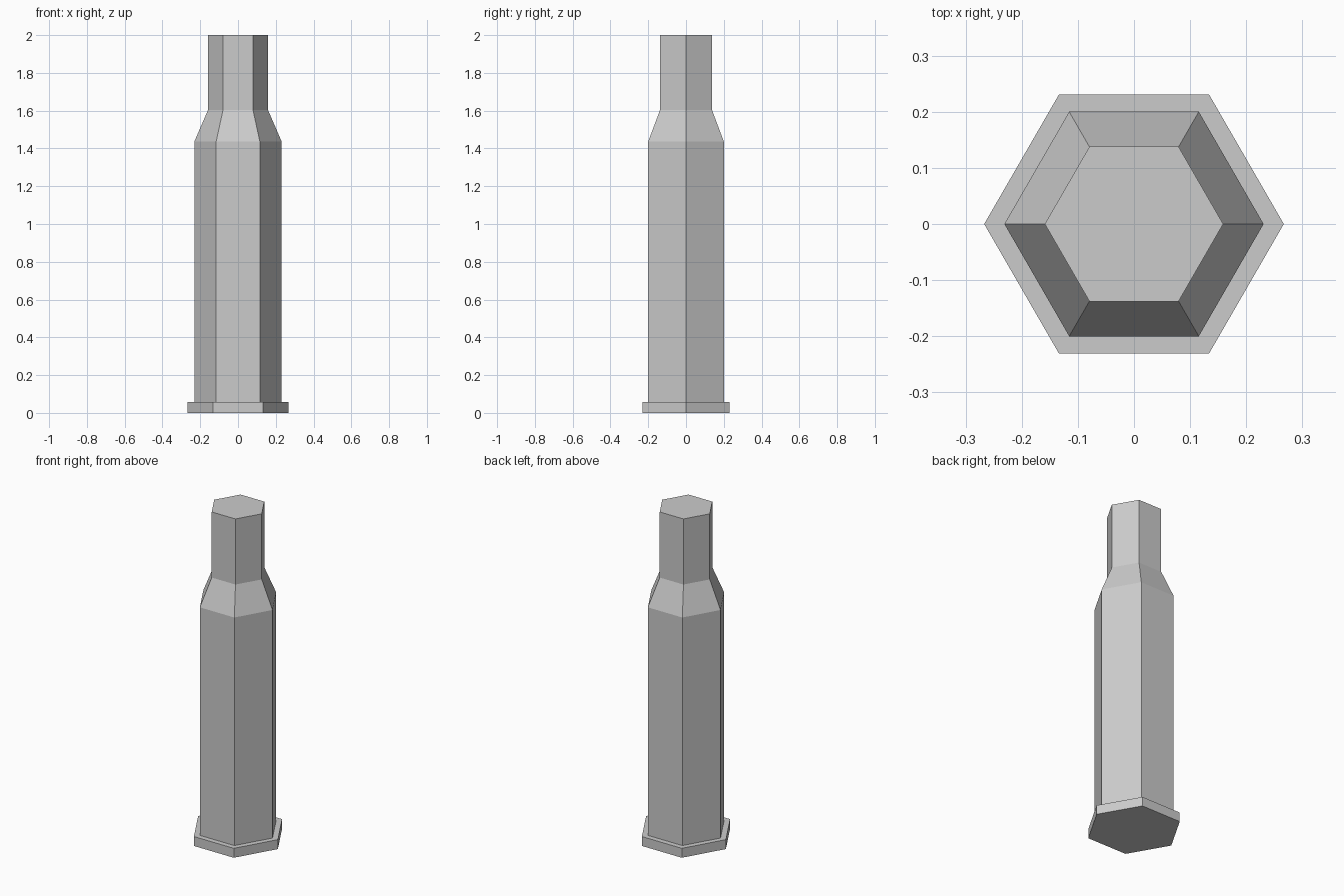
import bpy
import bmesh
from math import cos, sin, tau

cube = bpy.data.objects.get("Cube")
if cube:
    bpy.data.objects.remove(cube, do_unlink=True)

SIDES = 6

# Single plain metal colour
metal = bpy.data.materials.new("grey metal")
metal.use_nodes = True
colour = (0.6, 0.6, 0.6, 1)
metal.diffuse_color = colour
metal.node_tree.nodes["Principled BSDF"].inputs["Base Color"].default_value = colour


def hex_lathe(name, profile):
    """Stack six-sided rings along z, join them and cap both ends."""
    bm = bmesh.new()
    rings = [[bm.verts.new((r * cos(tau * i / SIDES), r * sin(tau * i / SIDES), z))
              for i in range(SIDES)] for r, z in profile]
    for low, high in zip(rings, rings[1:]):
        for i in range(SIDES):
            j = (i + 1) % SIDES
            bm.faces.new((low[i], low[j], high[j], high[i]))
    bm.faces.new(rings[0][::-1])
    bm.faces.new(rings[-1])
    mesh = bpy.data.meshes.new(name)
    bm.to_mesh(mesh)
    bm.free()
    mesh.materials.append(metal)
    obj = bpy.data.objects.new(name, mesh)
    bpy.context.collection.objects.link(obj)
    return obj


# Rim, straight body, tapered shoulder and narrow neck in one closed shell
hex_lathe("rimmed_casing", [
    (0.267, 0), (0.267, 0.057),
    (0.231, 0.057), (0.231, 1.437),
    (0.159, 1.603), (0.159, 2),
])
